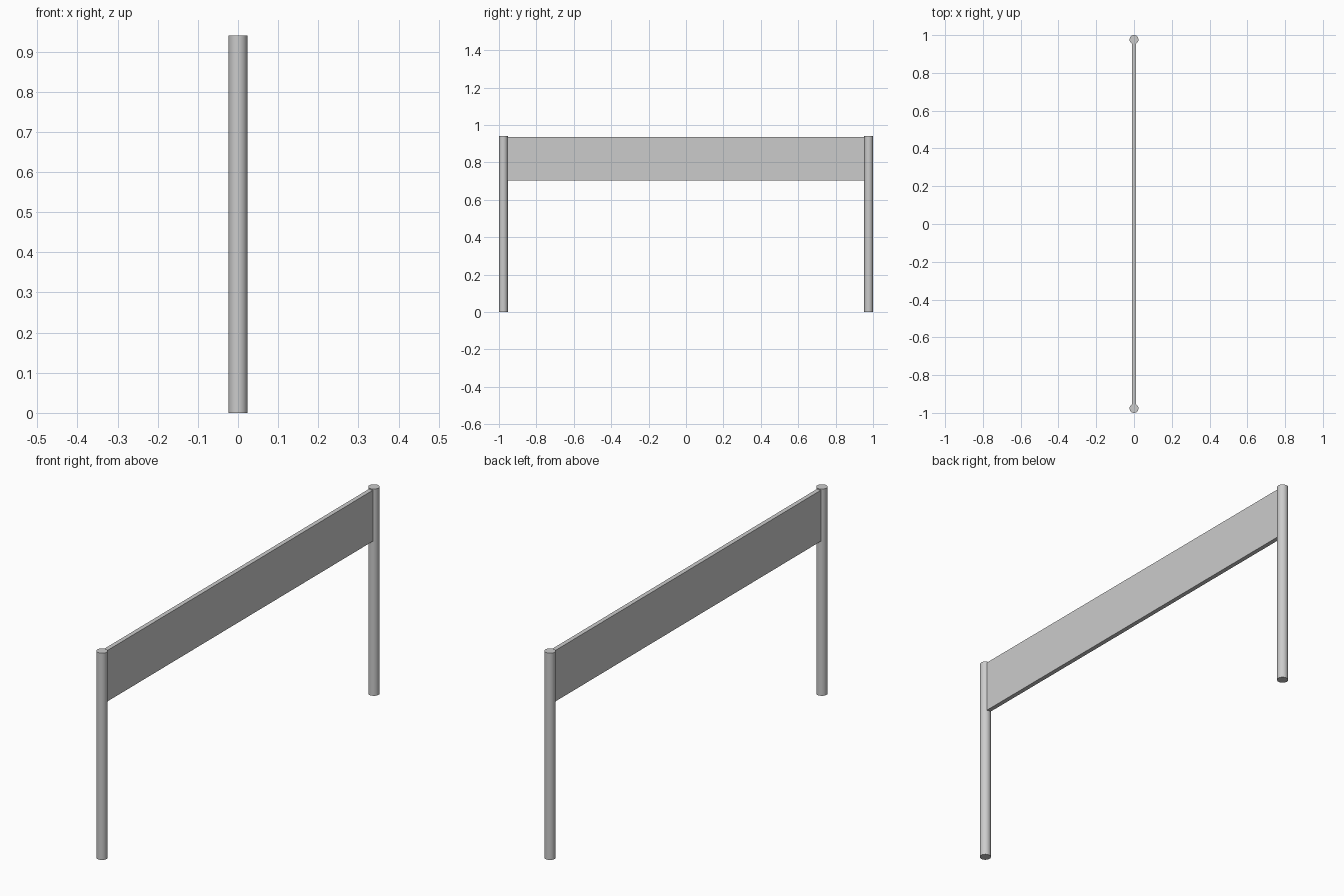
import bpy

if "Cube" in bpy.data.objects:
    bpy.data.objects.remove(bpy.data.objects["Cube"])

POST_R, POST_H = 0.0235, 0.94
POST_Y = 1.0 - POST_R
PANEL_BOTTOM, PANEL_TOP = 0.703, 0.935
PANEL_THICK, PANEL_LEN = 0.02, 1.92


def add_post(name, y):
    bpy.ops.mesh.primitive_cylinder_add(vertices=32, radius=POST_R, depth=POST_H,
                                        location=(0, y, POST_H / 2))
    bpy.context.object.name = name
    bpy.ops.object.shade_smooth_by_angle()


# Round upright posts at both ends
add_post("front_post", -POST_Y)
add_post("back_post", POST_Y)

# Thin board spanning the posts, its ends set just into them
bpy.ops.mesh.primitive_cube_add(size=1, location=(0, 0, (PANEL_BOTTOM + PANEL_TOP) / 2))
panel = bpy.context.object
panel.name = "panel"
panel.scale = (PANEL_THICK, PANEL_LEN, PANEL_TOP - PANEL_BOTTOM)
bpy.ops.object.transform_apply(location=False, rotation=False, scale=True)
